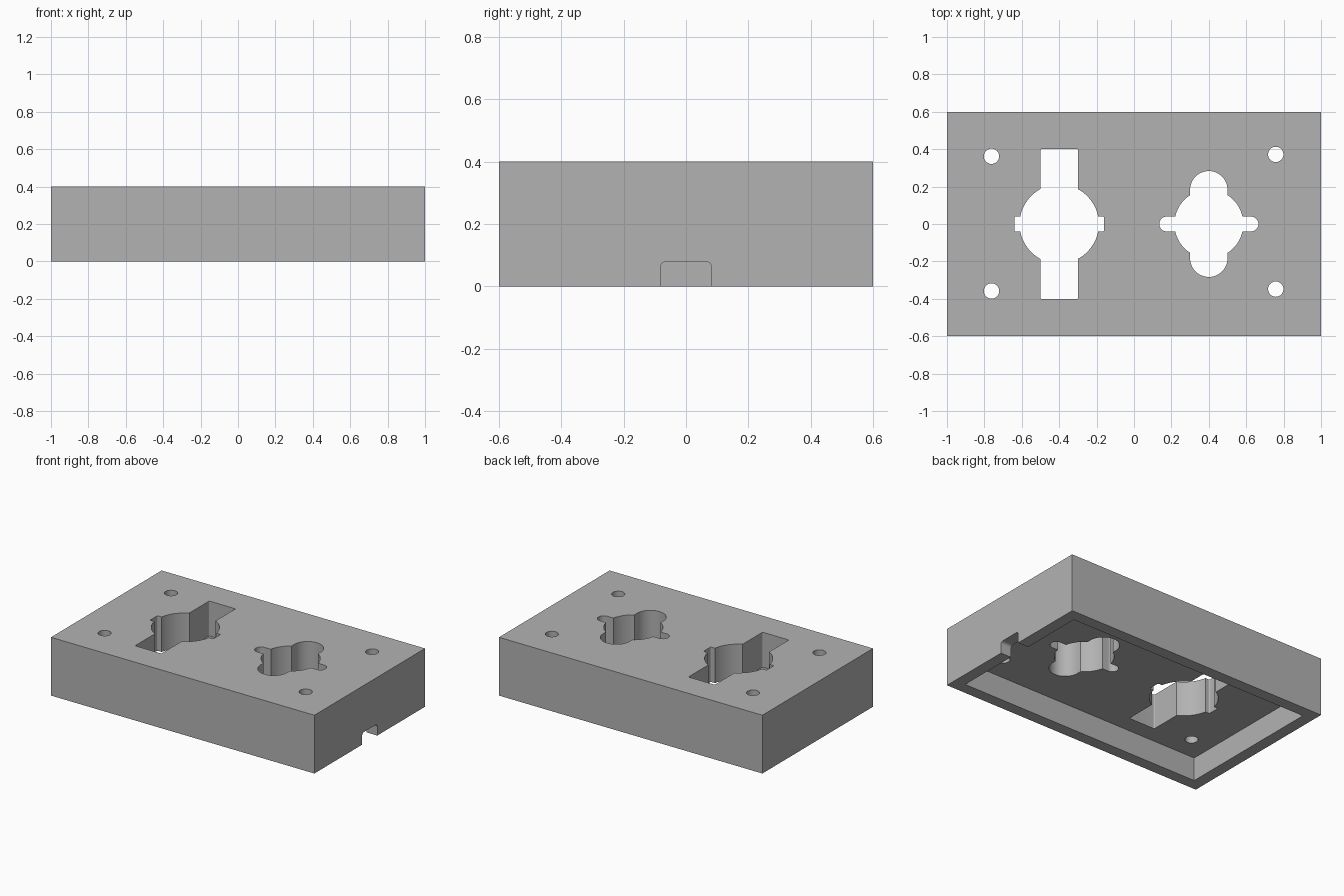
import bpy
import bmesh
from math import cos, sin, pi

default = bpy.data.objects.get("Cube")
if default:
    bpy.data.objects.remove(default, do_unlink=True)

LENGTH, DEPTH, HEIGHT = 2.0, 1.2, 0.4
WALL, CAVITY = 0.08, 0.16

grey = bpy.data.materials.new("plain grey")
grey.use_nodes = True
GREY = (0.45, 0.45, 0.45, 1)
grey.diffuse_color = GREY
grey.node_tree.nodes["Principled BSDF"].inputs["Base Color"].default_value = GREY


def prism(name, w, d, z0, z1, r=0.0, at=(0, 0), steps=12):
    """Upright block with a w by d outline whose corners have radius r."""
    pts = []
    for i, (sx, sy) in enumerate([(1, 1), (-1, 1), (-1, -1), (1, -1)]):
        for k in range(steps + 1 if r else 1):
            a = (i + k / steps) * pi / 2
            p = (at[0] + sx * (w / 2 - r) + r * cos(a),
                 at[1] + sy * (d / 2 - r) + r * sin(a), z0)
            if not pts or max(abs(p[j] - pts[-1][j]) for j in (0, 1)) > 1e-5:
                pts.append(p)
    if max(abs(pts[0][j] - pts[-1][j]) for j in (0, 1)) < 1e-5:
        pts.pop()
    bm = bmesh.new()
    face = bm.faces.new([bm.verts.new(p) for p in pts])
    top = bmesh.ops.extrude_face_region(bm, geom=[face])["geom"]
    bmesh.ops.translate(bm, vec=(0, 0, z1 - z0),
                        verts=[g for g in top if isinstance(g, bmesh.types.BMVert)])
    bmesh.ops.recalc_face_normals(bm, faces=bm.faces)
    mesh = bpy.data.meshes.new(name)
    bm.to_mesh(mesh)
    bm.free()
    mesh.materials.append(grey)
    obj = bpy.data.objects.new(name, mesh)
    bpy.context.collection.objects.link(obj)
    return obj


def through(name, w, d, r, at):
    """Cutter that passes right through the top plate."""
    return prism(name, w, d, CAVITY / 2, HEIGHT + 0.1, r, at)


housing = prism("housing", LENGTH, DEPTH, 0, HEIGHT)

# Hollow underside
cutters = [prism("cavity_cutter", LENGTH - 2 * WALL, DEPTH - 2 * WALL, -0.1, CAVITY)]

# Left cutout: round hole with a long square slot and short side tabs
here = (-0.4, 0)
cutters += [through("round_hole_cutter", 0.424, 0.424, 0.212, here),
            through("long_slot_cutter", 0.2, 0.804, 0.008, here),
            through("side_tab_cutter", 0.48, 0.08, 0.008, here)]

# Right cutout: round hole crossed by two round-ended slots
here = (0.4, 0)
cutters += [through("small_round_hole_cutter", 0.368, 0.368, 0.184, here),
            through("wide_lobe_cutter", 0.2, 0.566, 0.1, here),
            through("narrow_lobe_cutter", 0.53, 0.08, 0.04, here)]

# Screw holes
for at in [(-0.762, 0.362), (-0.762, -0.358), (0.758, 0.372), (0.758, -0.348)]:
    cutters.append(through("screw_hole_cutter", 0.082, 0.082, 0.041, at))

# Cable notch through the +x wall, rounded at its upper corners:
# an upright outline laid on its side so it runs along x
notch = prism("cable_notch_cutter", 0.16, 0.164, -0.06, 0.06, 0.02)
notch.rotation_euler = (0, pi / 2, 0)
notch.location = (LENGTH / 2 - WALL / 2, 0, 0)
cutters.append(notch)

# Cut everything out of the housing
for cutter in cutters:
    cutter.hide_render = True
    mod = housing.modifiers.new(cutter.name, "BOOLEAN")
    mod.operation = "DIFFERENCE"
    mod.solver = "EXACT"
    mod.object = cutter
bpy.context.view_layer.update()
cut_mesh = bpy.data.meshes.new_from_object(
    housing.evaluated_get(bpy.context.evaluated_depsgraph_get()))
housing.modifiers.clear()
housing.data = cut_mesh
for cutter in cutters:
    bpy.data.objects.remove(cutter, do_unlink=True)

# Smooth the round walls, keep the edges sharp
bpy.ops.object.select_all(action="DESELECT")
housing.select_set(True)
bpy.context.view_layer.objects.active = housing
bpy.ops.object.shade_smooth_by_angle(angle=pi / 7)
